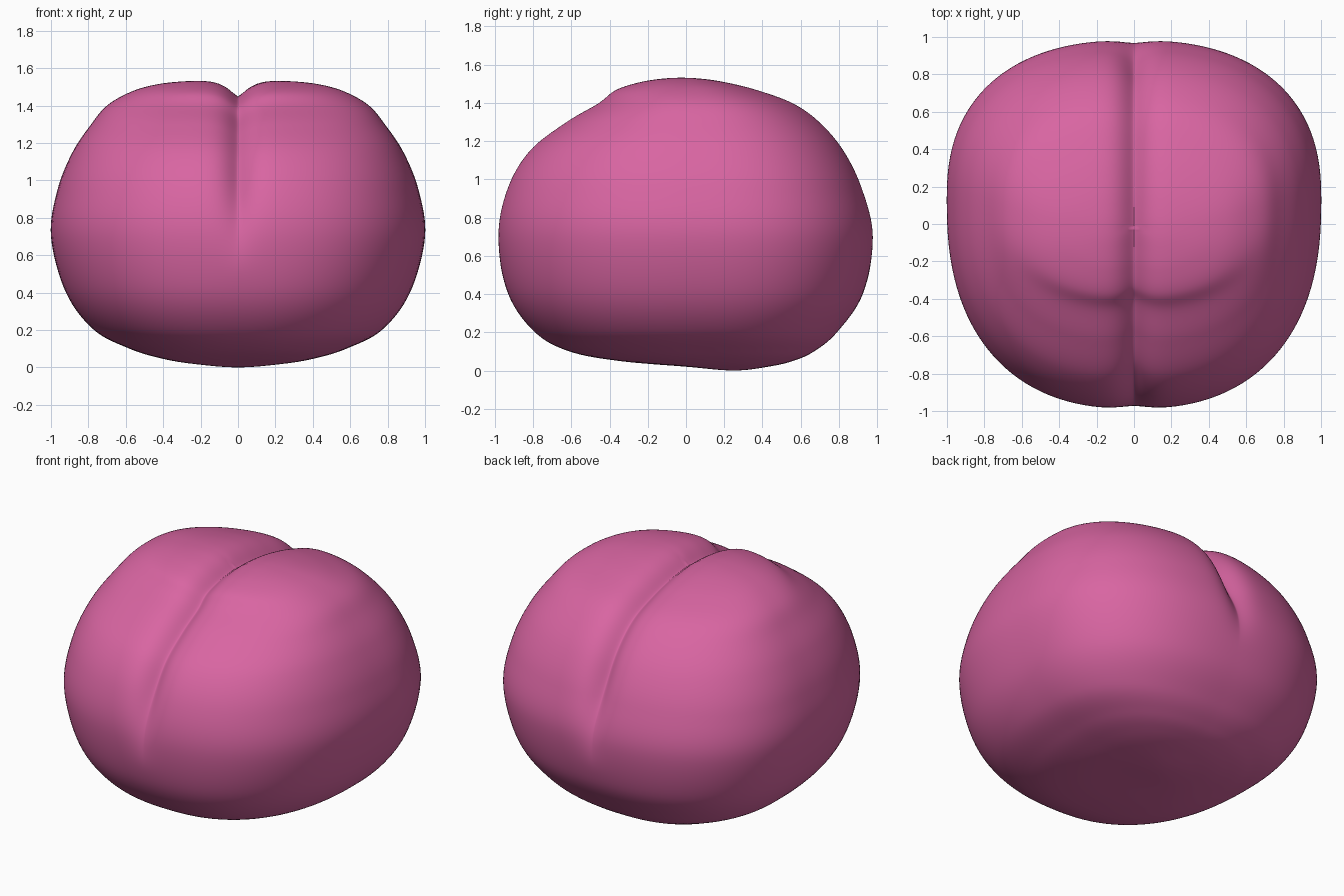
import bpy, bmesh, math
from mathutils import Vector

if "Cube" in bpy.data.objects:
    bpy.data.objects.remove(bpy.data.objects["Cube"])

# Horizontal slices: height, half width, front y, back y, y of widest point
ROWS = [
    (0.00, 0.00, 0.25, 0.25, 0.25),
    (0.02, 0.25, 0.00, 0.43, 0.22),
    (0.05, 0.42, -0.35, 0.56, 0.18),
    (0.10, 0.58, -0.61, 0.67, 0.15),
    (0.20, 0.77, -0.79, 0.79, 0.13),
    (0.40, 0.92, -0.93, 0.925, 0.13),
    (0.70, 1.00, -0.988, 0.983, 0.13),
    (0.95, 0.965, -0.945, 0.93, 0.12),
    (1.15, 0.885, -0.83, 0.835, 0.10),
    (1.30, 0.785, -0.64, 0.71, 0.08),
    (1.40, 0.70, -0.47, 0.57, 0.06),
    (1.47, 0.58, -0.38, 0.38, 0.03),
    (1.51, 0.45, -0.26, 0.22, 0.00),
    (1.53, 0.28, -0.14, 0.09, -0.02),
    (1.538, 0.00, -0.03, -0.03, -0.03),
]
SEG, STEPS, POWER = 48, 8, 2.4   # segments per quarter, rings per row, squareness
CORE = Vector((0, 0.05, 0.72))


def reflect(row):
    """Continue the profile across a pole so it closes smoothly."""
    z, w, f, b, m = row
    return (z, -w, b, f, m)


def spline(p0, p1, p2, p3, t):
    return [0.5 * (2 * b + (c - a) * t + (2 * a - 5 * b + 4 * c - d) * t * t
                   + (3 * b - a - 3 * c + d) * t ** 3)
            for a, b, c, d in zip(p0, p1, p2, p3)]


def carve(p):
    """Press the central cleft into the upper half."""
    k = min(max((p.z - 0.5) / 0.6, 0), 1)
    depth = 0.09 * k * k * (3 - 2 * k) * math.exp(-(abs(p.x) / 0.08) ** 1.4)
    return p + (CORE - p).normalized() * depth


def outline():
    """Unit squarish circle, with points gathered near the cleft."""
    pts = []
    for i in range(4 * SEG):
        quarter, j = divmod(i, SEG)
        s = j / SEG if quarter % 2 == 0 else 1 - j / SEG
        phi = math.pi / 2 * s ** 1.7
        x, y = math.sin(phi) ** (2 / POWER), max(math.cos(phi), 0) ** (2 / POWER)
        pts.append((x if quarter < 2 else -x, y if quarter in (0, 3) else -y))
    return pts


# Body: loft the slices
ext = [reflect(ROWS[1])] + ROWS + [reflect(ROWS[-2])]
rings = [spline(*ext[i:i + 4], k / STEPS)
         for i in range(len(ROWS) - 1) for k in range(STEPS)][1:]
bm = bmesh.new()
shape = outline()
loops = []
for z, w, f, b, m in rings:
    loops.append([bm.verts.new(carve(Vector((
        w * x, m + y * ((b - m) if y > 0 else (m - f)), z)))) for x, y in shape])
n = len(shape)
for lo, hi in zip(loops, loops[1:]):
    for i in range(n):
        bm.faces.new((lo[i], lo[(i + 1) % n], hi[(i + 1) % n], hi[i]))
for loop, row in ((loops[0], ROWS[0]), (loops[-1], ROWS[-1])):
    pole = bm.verts.new(carve(Vector((0, row[4], row[0]))))
    for i in range(n):
        bm.faces.new((loop[i], loop[(i + 1) % n], pole))
bmesh.ops.recalc_face_normals(bm, faces=bm.faces[:])
for face in bm.faces:
    face.smooth = True

mesh = bpy.data.meshes.new("cleft_body")
bm.to_mesh(mesh)
bm.free()
body = bpy.data.objects.new("cleft_body", mesh)
bpy.context.collection.objects.link(body)

# Colour
pink = bpy.data.materials.new("pink")
pink.diffuse_color = (0.69, 0.13, 0.36, 1)
pink.use_nodes = True
pink.node_tree.nodes["Principled BSDF"].inputs["Base Color"].default_value = pink.diffuse_color
mesh.materials.append(pink)
